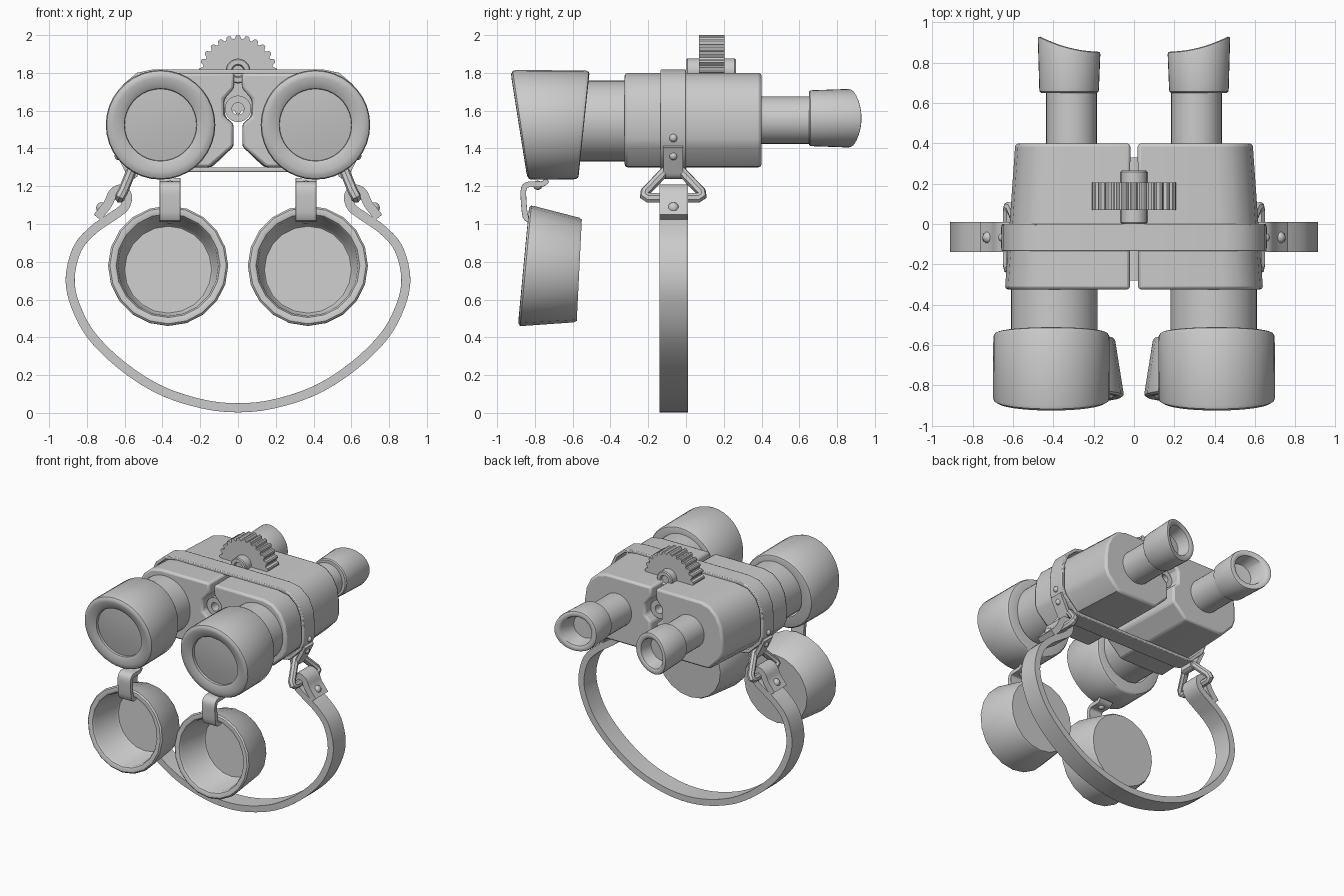
import bpy, bmesh, math
from mathutils import Vector

if "Cube" in bpy.data.objects:
    bpy.data.objects.remove(bpy.data.objects["Cube"])


def finish(name, bm, mirror=True, bevel=0.0):
    bmesh.ops.remove_doubles(bm, verts=bm.verts, dist=1e-5)
    bmesh.ops.recalc_face_normals(bm, faces=bm.faces)
    me = bpy.data.meshes.new(name)
    bm.to_mesh(me)
    bm.free()
    ob = bpy.data.objects.new(name, me)
    bpy.context.collection.objects.link(ob)
    if bevel:
        b = ob.modifiers.new("Bevel", 'BEVEL')
        b.width, b.segments, b.limit_method = bevel, 2, 'ANGLE'
        b.angle_limit = math.radians(40)
    if mirror:
        m = ob.modifiers.new("Mirror", 'MIRROR')
        m.use_mirror_merge = False
    return ob


def revolve(name, prof, cx, cz, front, back, n=36, drop=0.0, closed=False, mirror=True):
    """Spin (radius, t) about a y axis; t runs from front(x,z) to back(x,z)."""
    bm = bmesh.new()
    rings = []
    for r, t in prof:
        ring = []
        for i in range(n):
            a = 2 * math.pi * i / n
            x, z = cx + r * math.cos(a), cz + r * math.sin(a)
            y = front(x, z) * (1 - t) + back(x, z) * t
            ring.append(bm.verts.new((x, y, z - drop * t)))
        rings.append(ring)
    pairs = list(zip(rings, rings[1:]))
    if closed:
        pairs.append((rings[-1], rings[0]))
    for a, b in pairs:
        for i in range(n):
            j = (i + 1) % n
            bm.faces.new((a[i], a[j], b[j], b[i]))
    return finish(name, bm, mirror)


def prism(name, pts, y0, y1, taper=1.0, mirror=True, bevel=0.0):
    """Extrude an (x, z) outline from y0 to y1."""
    bm = bmesh.new()
    a = [bm.verts.new((x, y0, z)) for x, z in pts]
    b = [bm.verts.new((x * taper, y1, z)) for x, z in pts]
    bm.faces.new(a)
    bm.faces.new(b[::-1])
    for i in range(len(pts)):
        j = (i + 1) % len(pts)
        bm.faces.new((a[i], a[j], b[j], b[i]))
    return finish(name, bm, mirror, bevel)


def smooth_path(pts, steps=5):
    p = [Vector(q) for q in pts]
    p = [2 * p[0] - p[1]] + p + [2 * p[-1] - p[-2]]
    out = []
    for i in range(1, len(p) - 2):
        a, b, c, d = p[i - 1:i + 3]
        for k in range(steps):
            t = k / steps
            out.append(0.5 * (2 * b + (c - a) * t + (2 * a - 5 * b + 4 * c - d) * t * t
                              + (3 * b - a - 3 * c + d) * t ** 3))
    return out + [p[-2]]


def ribbon(name, pts, w0, w1, th, closed=False, along_x=False, mirror=True, bevel=0.008):
    """Flat band following a 2D path, extruded sideways from w0 to w1."""
    p = [Vector(q) for q in pts]
    n = len(p)
    bm = bmesh.new()
    secs = []
    for i in range(n):
        prv = p[i - 1] if closed or i > 0 else p[i]
        nxt = p[(i + 1) % n] if closed or i < n - 1 else p[i]
        d = (nxt - prv).normalized()
        nr = Vector((-d.y, d.x)) * th / 2
        quad = []
        for s, w in ((1, w0), (1, w1), (-1, w1), (-1, w0)):
            q = p[i] + nr * s
            quad.append(bm.verts.new((w, q.x, q.y) if along_x else (q.x, w, q.y)))
        secs.append(quad)
    for i in range(n if closed else n - 1):
        a, b = secs[i], secs[(i + 1) % n]
        for k in range(4):
            bm.faces.new((a[k], a[k - 1], b[k - 1], b[k]))
    if not closed:
        bm.faces.new(secs[0])
        bm.faces.new(secs[-1])
    return finish(name, bm, mirror, bevel)


def rivet(name, loc, r=0.026):
    bm = bmesh.new()
    bmesh.ops.create_uvsphere(bm, u_segments=14, v_segments=8, radius=r)
    bmesh.ops.translate(bm, verts=bm.verts, vec=loc)
    return finish(name, bm)


def at(y):
    return lambda x, z: y


# Objective hoods with slanted ends and recessed lenses
revolve("objective_hood",
        [(0, .08), (.1, .085), (.19, .11), (.192, .05), (.205, .03), (.25, .0), (.27, .005), (.285, .03),
         (.29, .07), (.288, .95), (.28, .99), (.27, 1), (.2, 1)], .41, 1.525,
        lambda x, z: -.885 - .158 * (z - 1.525), lambda x, z: -.54 + .105 * (z - 1.525))
revolve("objective_tube", [(0, 0), (.215, 0), (.215, 1), (0, 1)], .395, 1.545, at(-.62), at(-.28))

# Prism housings
prism("prism_housing",
      [(.02, 1.8), (.44, 1.8), (.52, 1.78), (.585, 1.725), (.625, 1.65), (.64, 1.56), (.64, 1.45),
       (.62, 1.4), (.52, 1.305), (.48, 1.3), (.15, 1.3), (.025, 1.41), (.025, 1.53), (.075, 1.57),
       (.075, 1.66), (.02, 1.72)], -.325, .4, .92, bevel=.016)

# Eyepieces
revolve("eyepiece_tube", [(0, 0), (.126, 0), (.126, 1), (0, 1)], .31, 1.55, at(.37), at(.7))
revolve("eyecup",
        [(0, 0), (.138, 0), (.146, .03), (.148, .08), (.155, .94), (.152, .98), (.143, 1), (.122, 1),
         (.112, .97), (.092, .5), (0, .5)], .322, 1.56, at(.65),
        lambda x, z: .855 + .08 * max(0, min(1, (x - .167) / .31)) ** 2)

# Hinge tube, focus axle and toothed focus wheel
revolve("hinge_tube", [(.07, 0), (.07, 1), (.032, 1), (.032, 0)], 0, 1.61, at(-.28), at(.33),
        n=24, closed=True, mirror=False)
revolve("focus_axle", [(0, .06), (.03, .06), (.036, 0), (.06, 0), (.066, .03), (.066, .97), (.06, 1),
                       (.036, 1), (.03, .94), (0, .94)], 0, 1.81, at(0), at(.265), n=24, mirror=False)
teeth = 26
gear = []
for i in range(teeth * 5):
    a = 2 * math.pi * i / (teeth * 5) + math.pi / 2
    r = (.21, .207, .19, .19, .207)[i % 5]
    gear.append((r * math.cos(a), 1.79 + r * math.sin(a)))
prism("focus_wheel", gear, .07, .205, mirror=False)

# Band round both housings
half = [(.45, 1.806), (.53, 1.79), (.6, 1.73), (.635, 1.65), (.645, 1.56), (.645, 1.45),
        (.622, 1.39), (.525, 1.295), (.48, 1.287)]
ribbon("body_band", half + [(-x, z) for x, z in half[::-1]], -.135, 0, .024,
       closed=True, mirror=False, bevel=.006)

# Strap lugs and rivets
ribbon("strap_lug", smooth_path([(.648, 1.41), (.622, 1.355), (.59, 1.29), (.57, 1.255), (.543, 1.26),
                                 (.545, 1.3)], 3), -.12, -.015, .026)
rivet("band_rivet", (.652, -.067, 1.455), .022)
rivet("lug_rivet", (.632, -.067, 1.36), .022)
rivet("strap_rivet", (.722, -.067, 1.085), .03)

# Trapezoid buckles
cu = bpy.data.curves.new("strap_buckle", 'CURVE')
cu.dimensions = '3D'
cu.bevel_depth, cu.bevel_resolution = .027, 2
sp = cu.splines.new('POLY')
loop = [(.565, -.11, 1.28), (.56, -.085, 1.29), (.56, -.05, 1.29), (.565, -.025, 1.28), (.61, .08, 1.17),
        (.622, .085, 1.15), (.625, .065, 1.138), (.625, -.2, 1.138), (.622, -.22, 1.15), (.61, -.215, 1.17)]
sp.points.add(len(loop) - 1)
for pt, co in zip(sp.points, loop):
    pt.co = (*co, 1)
sp.use_cyclic_u = True
buckle = bpy.data.objects.new("strap_buckle", cu)
bpy.context.collection.objects.link(buckle)
buckle.modifiers.new("Mirror", 'MIRROR').use_mirror_merge = False
bpy.context.view_layer.objects.active = buckle
buckle.select_set(True)
bpy.ops.object.convert(target='MESH')

# Carrying strap: tail, loop over the buckle, then one sweep across
side = [(.745, 1.035), (.69, 1.105), (.66, 1.165), (.615, 1.185), (.585, 1.145), (.605, 1.085), (.68, 1.03),
        (.77, .965), (.85, .87), (.888, .72), (.865, .58), (.78, .415), (.62, .255), (.42, .125), (.2, .05)]
ribbon("carrying_strap", smooth_path(side + [(0, .027)] + [(-x, z) for x, z in side[::-1]]),
       -.14, .01, .048, mirror=False)

# Lens caps hanging open in front
revolve("lens_cap",
        [(0, .88), (.23, .88), (.24, .84), (.265, .08), (.275, .02), (.29, 0), (.308, .005), (.318, .04),
         (.318, .08), (.277, .95), (.268, 1), (0, 1)], .37, .78,
        lambda x, z: -.86 + .094 * (z - .78), lambda x, z: -.565 + .05 * (z - .78), n=20, drop=.025)
ribbon("cap_hinge_strap", smooth_path([(-.735, 1.235), (-.76, 1.212), (-.83, 1.21), (-.858, 1.19), (-.86, 1.13),
                                       (-.85, 1.04), (-.825, 1.025), (-.79, 1.03)], 3),
       .305, .415, .03, along_x=True)
rivet("cap_rivet", (.36, -.79, 1.025), .025)
rivet("hood_rivet", (.36, -.785, 1.205), .025)

# Smooth shading with crisp edges
for ob in bpy.context.scene.objects:
    ob.select_set(True)
bpy.context.view_layer.objects.active = buckle
bpy.ops.object.shade_smooth_by_angle(angle=math.radians(35))
